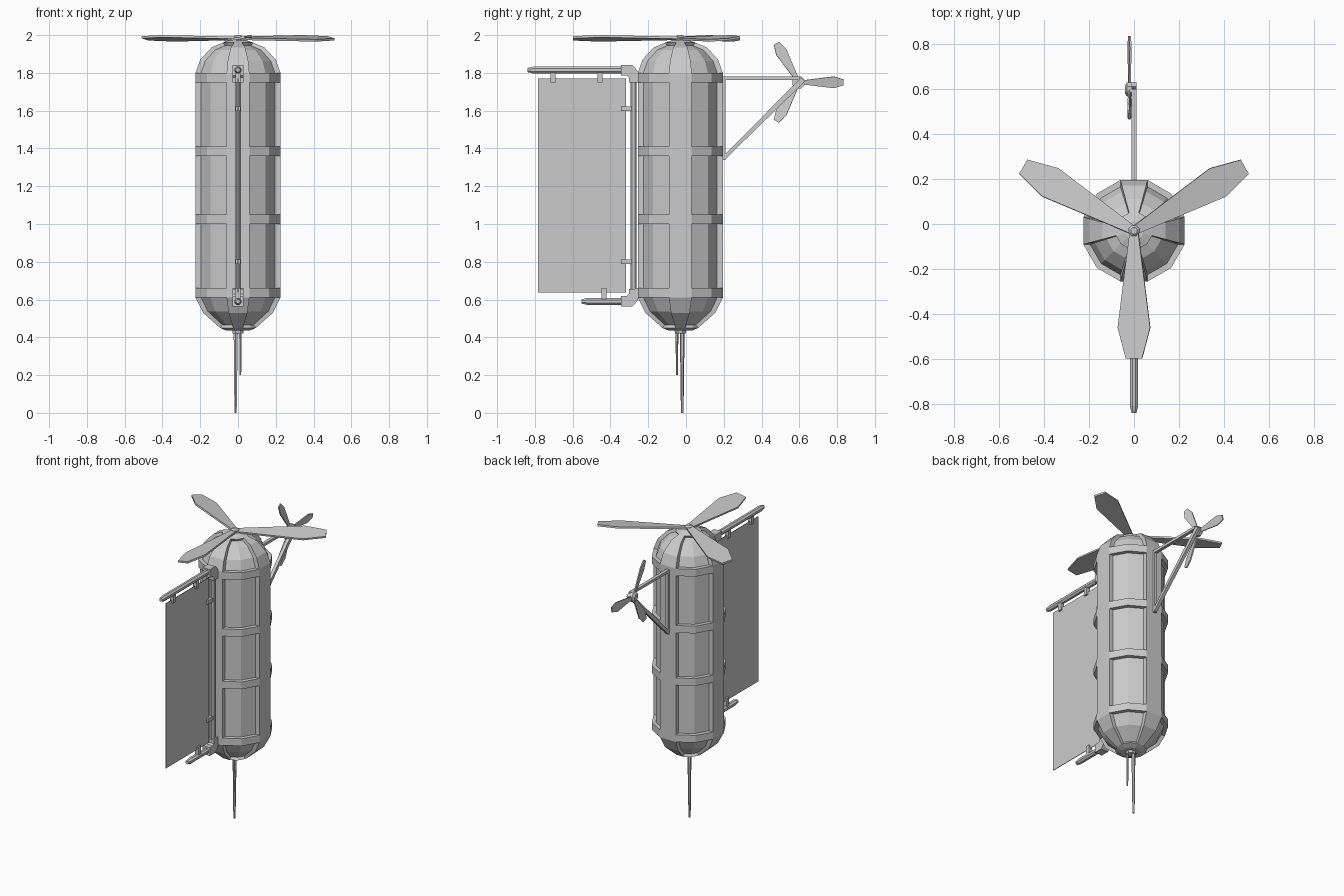
import bpy, bmesh, math
from mathutils import Vector, Matrix

if "Cube" in bpy.data.objects:
    bpy.data.objects.remove(bpy.data.objects["Cube"])

CY = -0.03            # body axis
T15, T30 = math.tan(math.pi / 12), math.tan(math.pi / 6)


def finish(name, bm):
    bmesh.ops.remove_doubles(bm, verts=bm.verts, dist=0.0004)
    bmesh.ops.recalc_face_normals(bm, faces=bm.faces)
    me = bpy.data.meshes.new(name)
    bm.to_mesh(me)
    bm.free()
    ob = bpy.data.objects.new(name, me)
    bpy.context.collection.objects.link(ob)
    return ob


def loft(name, rings):
    bm = bmesh.new()
    loops = [[bm.verts.new(p) for p in r] for r in rings]
    n = len(loops[0])
    for a, b in zip(loops, loops[1:]):
        for i in range(n):
            j = (i + 1) % n
            bm.faces.new((a[i], a[j], b[j], b[i]))
    bm.faces.new(loops[0])
    bm.faces.new(loops[-1])
    return finish(name, bm)


def rod(name, stations, sides=8):
    """Faceted rod through (point, radius) stations along a straight line."""
    d = (Vector(stations[-1][0]) - Vector(stations[0][0])).normalized()
    u = Vector((1, 0, 0)) if abs(d.x) < 0.9 else Vector((0, 1, 0))
    v = d.cross(u)
    rings = []
    for p, r in stations:
        rr = r / math.cos(math.pi / sides)
        angs = [(i + 0.5) * math.tau / sides for i in range(sides)]
        rings.append([Vector(p) + rr * (u * math.cos(a) + v * math.sin(a)) for a in angs])
    return loft(name, rings)


def prism(name, yz, x0, x1):
    return loft(name, [[(x, y, z) for y, z in yz] for x in (x0, x1)])


def box(name, x, y, z):
    return prism(name, [(y[0], z[0]), (y[1], z[0]), (y[1], z[1]), (y[0], z[1])], *x)


# Capsule body: 12 sided section, corner pairs recessed between four ribs
def section(z, R, recessed):
    zi, k = z, 1.0
    if recessed:
        k = 0.885
        zi = 1.8 + (z - 1.8) * 0.9 if z > 1.8 else 0.61 + (z - 0.61) * 0.9 if z < 0.61 else z
    w, r = R * T15, R * k
    edge = r - (w - r * T15) * T30
    c = r / math.cos(math.pi / 12) * math.sqrt(0.5)
    quad = [(R, -w, z), (R, w, z), (edge, w, zi), (c, c, zi), (w, edge, zi)]
    pts = []
    for q in range(4):
        m = Matrix.Rotation(q * math.pi / 2, 3, 'Z')
        pts += [m @ Vector(p) + Vector((0, CY, 0)) for p in quad]
    return pts


rings = [(0.435, 0.06, 0), (0.45, 0.095, 0), (0.45, 0.095, 1), (0.53, 0.185, 1), (0.61, 0.225, 1)]
for lo, hi in ((0.61, 0.66), (1.0, 1.05), (1.36, 1.41), (1.75, 1.80)):
    rings += [(lo, 0.225, 1), (lo, 0.225, 0), (hi, 0.225, 0), (hi, 0.225, 1)]
rings += [(1.87, 0.2, 1), (1.935, 0.14, 1), (1.96, 0.08, 1), (1.96, 0.08, 0), (1.975, 0.04, 0)]
clean = [r for i, r in enumerate(rings) if i == 0 or r != rings[i - 1]]
loft("capsule_body", [section(*r) for r in clean])


# Rotor blades: tapered, pitched plates around a hub
def rotor(name, half_w, wide_r, tip_r, thick, pitch, place):
    for k in range(3):
        out = [(0.0, half_w * 0.25), (wide_r, half_w), (tip_r, half_w * 0.5)]
        top = [(r, w) for r, w in out] + [(r, -w) for r, w in reversed(out)]
        m = place @ Matrix.Rotation(k * math.tau / 3, 4, 'Z') @ Matrix.Rotation(pitch, 4, 'X')
        loft(f"{name}_blade_{k + 1}",
             [[m @ Vector((r, w, h)) for r, w in top] for h in (-thick / 2, thick / 2)])


rotor("top_rotor", 0.073, 0.43, 0.568, 0.012, math.radians(9),
      Matrix.Translation((0, CY, 1.983)) @ Matrix.Rotation(-math.pi / 2, 4, 'Z'))
rod("top_rotor_hub", [((0, CY, 1.96), 0.024), ((0, CY, 1.99), 0.024), ((0, CY, 2.0), 0.014)])

# rear rotor spins in the yz plane: local x -> y, local y -> z
to_side = Matrix(((0, 0, 1, 0), (1, 0, 0, 0), (0, 1, 0, 0), (0, 0, 0, 1)))
rotor("rear_rotor", 0.031, 0.185, 0.238, 0.008, math.radians(10),
      Matrix.Translation((-0.02, 0.597, 1.75)) @ to_side)
rod("rear_rotor_hub", [((-0.04, 0.597, 1.75), 0.018), ((-0.03, 0.597, 1.75), 0.032),
                       ((-0.008, 0.597, 1.75), 0.032)])

# Triangular rear bracket
box("bracket_plate", (-0.011, 0.011), (0.19, 0.21), (1.34, 1.78))
box("bracket_top_bar", (-0.011, 0.011), (0.2, 0.6), (1.762, 1.78))
prism("bracket_brace", [(0.205, 1.34), (0.63, 1.755), (0.61, 1.775), (0.205, 1.368)], -0.011, 0.011)

# Banner frame: upright, arms and elbows
rod("banner_upright", [((0, -0.278, 0.6), 0.017), ((0, -0.278, 1.8), 0.017)])
for tag, z, end in (("upper", 1.815, -0.838), ("lower", 0.59, -0.553)):
    rod(f"{tag}_banner_arm", [((0, -0.29, z), 0.018), ((0, end + 0.03, z), 0.018),
                              ((0, end, z), 0.011)])
elbow = [(-0.255, 1.75), (-0.255, 1.81), (-0.285, 1.842), (-0.345, 1.842),
         (-0.345, 1.785), (-0.312, 1.785), (-0.302, 1.775), (-0.302, 1.75)]
prism("upper_elbow", elbow, -0.028, 0.028)
prism("lower_elbow", [(y, 2.405 - z) for y, z in elbow], -0.028, 0.028)
for tag, z in (("upper", 1.775), ("lower", 0.635)):
    box(f"{tag}_wall_mount", (-0.028, 0.028), (-0.27, -0.245), (z - 0.025, z + 0.025))

# Banner cloth and its clips
box("banner_cloth", (-0.002, 0.002), (-0.783, -0.318), (0.638, 1.77))
for i, y in enumerate((-0.705, -0.455)):
    box(f"top_clip_{i + 1}", (-0.013, 0.013), (y - 0.013, y + 0.013), (1.75, 1.805))
for i, z in enumerate((1.61, 0.8)):
    box(f"side_clip_{i + 1}", (-0.013, 0.013), (-0.345, -0.285), (z - 0.013, z + 0.013))
box("bottom_clip", (-0.013, 0.013), (-0.448, -0.422), (0.6, 0.66))

# Hanging cords below the body
rod("cord_socket", [((0, CY, 0.42), 0.028), ((0, CY, 0.445), 0.032)])
rod("long_cord", [((-0.012, -0.02, 0.44), 0.011), ((-0.013, -0.02, 0.0), 0.006)], 6)
rod("short_cord", [((0.013, -0.048, 0.44), 0.007), ((0.013, -0.048, 0.2), 0.004)], 6)
